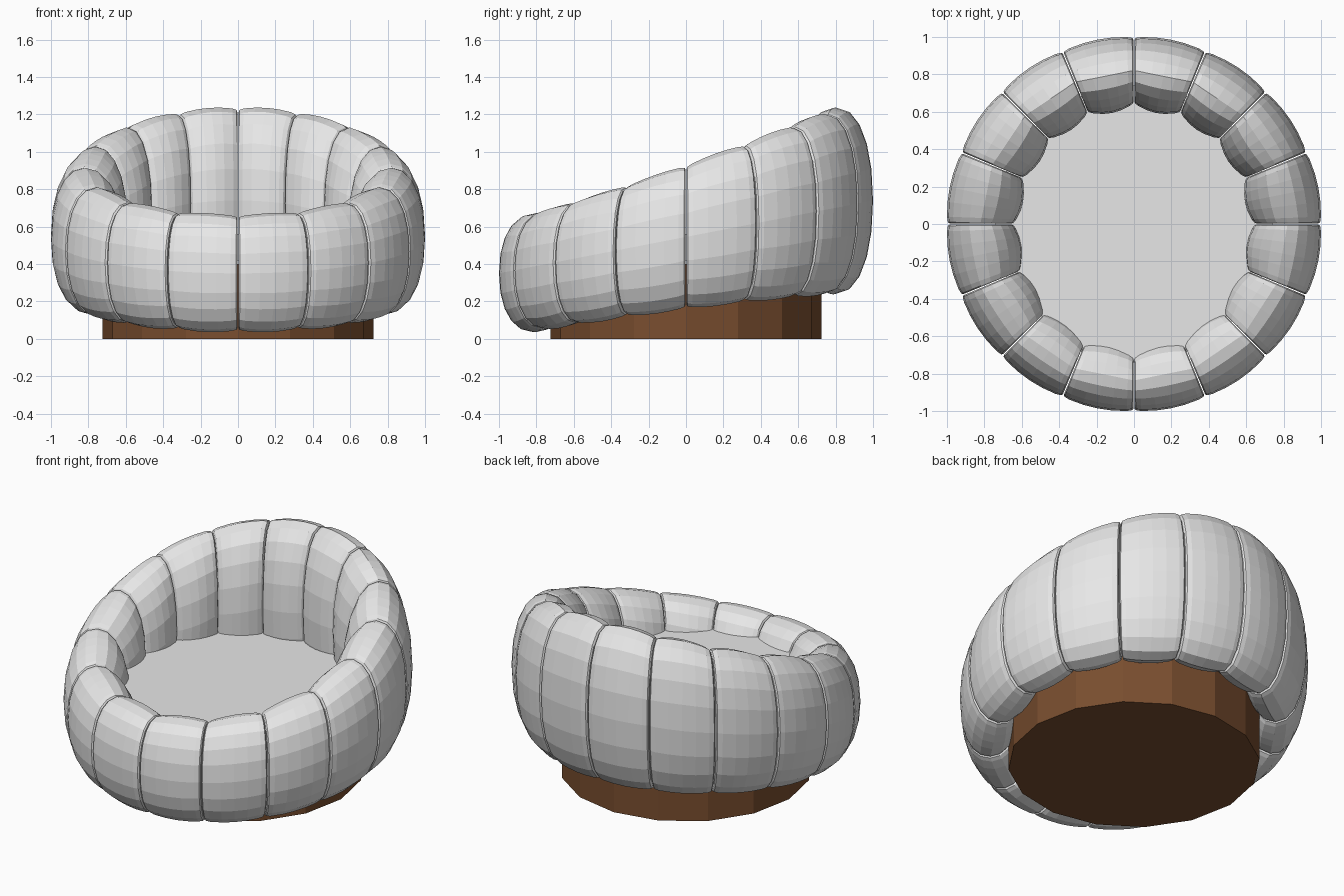
import bpy, bmesh
from math import sin, cos, pi, copysign

cube = bpy.data.objects.get("Cube")
if cube:
    bpy.data.objects.remove(cube, do_unlink=True)


def material(name, rgb):
    m = bpy.data.materials.new(name)
    m.use_nodes = True
    m.diffuse_color = (*rgb, 1)
    m.node_tree.nodes["Principled BSDF"].inputs["Base Color"].default_value = (*rgb, 1)
    return m


fabric = material("pale grey fabric", (0.8, 0.8, 0.8))
wood = material("brown wood", (0.19, 0.075, 0.028))


def add_object(name, bm, mat):
    bmesh.ops.recalc_face_normals(bm, faces=bm.faces)
    mesh = bpy.data.meshes.new(name)
    bm.to_mesh(mesh)
    bm.free()
    mesh.materials.append(mat)
    obj = bpy.data.objects.new(name, mesh)
    bpy.context.collection.objects.link(obj)
    return obj


def disc(name, radius, z0, z1, sides, mat):
    bm = bmesh.new()
    rim = [bm.verts.new((radius * cos(2 * pi * i / sides), radius * sin(2 * pi * i / sides), z0))
           for i in range(sides)]
    face = bm.faces.new(rim)
    top = bmesh.ops.extrude_face_region(bm, geom=[face])["geom"]
    bmesh.ops.translate(bm, vec=(0, 0, z1 - z0),
                        verts=[v for v in top if isinstance(v, bmesh.types.BMVert)])
    return add_object(name, bm, mat)


PADS = 16
SIDES = 20
# Slices along one pad: position from end to end, and pinch at the seams
SLICES = [(-0.985, 0.93), (-0.95, 0.98), (-0.8, 1), (-0.4, 1), (0, 1),
          (0.4, 1), (0.8, 1), (0.95, 0.98), (0.985, 0.93)]


def squash(v):
    return copysign(abs(v) ** 0.92, v)


def pad(index):
    """Puffed cushion whose section grows taller and rises toward the back."""
    bm = bmesh.new()
    rings = []
    for t, pinch in SLICES:
        a = (index + 0.5 + t / 2) * 2 * pi / PADS
        s = sin(a)
        puff = 1 - t * t
        front = max(0, -s) * 0.015
        inner = 0.645 - 0.04 * puff + 2 * front
        outer = 0.998 + 0.007 * puff
        mid_r, half_w = (inner + outer) / 2, (outer - inner) / 2 * pinch
        mid_z = 0.545 + 0.195 * s
        half_h = (0.375 + 0.092 * s + 0.02 * s * s + 0.014 * puff) * (1 + pinch) / 2
        ring = []
        for k in range(SIDES):
            p = 2 * pi * k / SIDES
            r = mid_r + half_w * squash(cos(p))
            ring.append(bm.verts.new((r * cos(a), r * s, mid_z + half_h * squash(sin(p)))))
        rings.append(ring)
    for lo, hi in zip(rings, rings[1:]):
        for k in range(SIDES):
            n = (k + 1) % SIDES
            bm.faces.new((lo[k], lo[n], hi[n], hi[k]))
    bm.faces.new(rings[0])
    bm.faces.new(rings[-1])
    return add_object(f"cushion_pad_{index + 1}", bm, fabric)


# Ring of cushions
for i in range(PADS):
    pad(i)

# Seat and base
disc("seat", 0.74, 0.42, 0.56, 32, fabric)
disc("base", 0.725, 0, 0.4, 16, wood)
